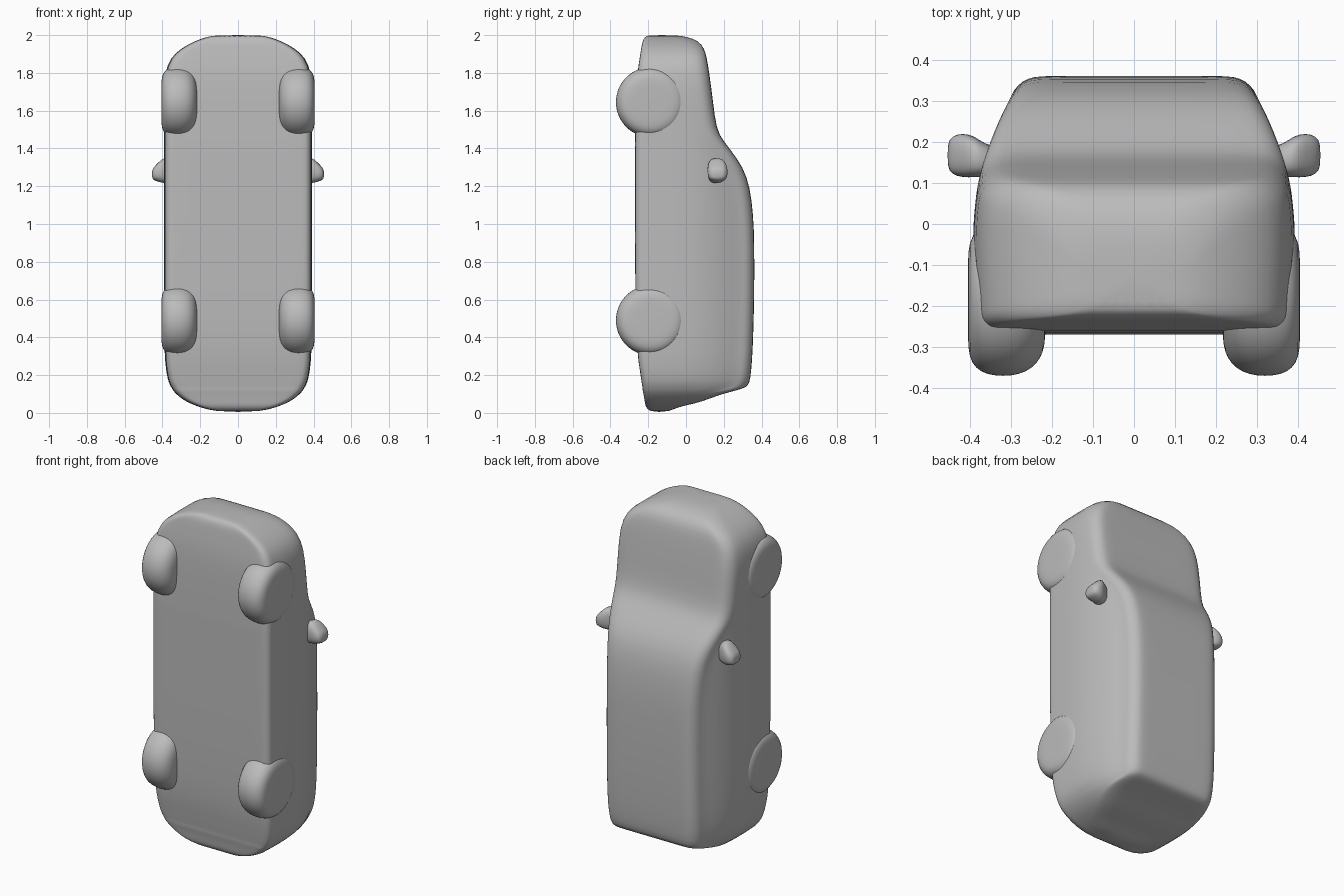
import bpy, bmesh, math
from mathutils import Vector

cube = bpy.data.objects.get("Cube")
if cube:
    bpy.data.objects.remove(cube, do_unlink=True)

grey = bpy.data.materials.new("plain grey")
grey.use_nodes = True
COL = (0.5, 0.5, 0.5, 1)
grey.diffuse_color = COL
grey.node_tree.nodes["Principled BSDF"].inputs["Base Color"].default_value = COL


def lerp_table(table, t):
    if t <= table[0][0]:
        return table[0][1]
    for (a, va), (b, vb) in zip(table, table[1:]):
        if t <= b:
            return va + (vb - va) * (t - a) / (b - a)
    return table[-1][1]


def finish(name, bm, levels):
    bmesh.ops.recalc_face_normals(bm, faces=bm.faces)
    me = bpy.data.meshes.new(name)
    bm.to_mesh(me)
    bm.free()
    me.materials.append(grey)
    me.shade_smooth()
    ob = bpy.data.objects.new(name, me)
    bpy.context.collection.objects.link(ob)
    if levels:
        sub = ob.modifiers.new("smooth", 'SUBSURF')
        sub.levels = sub.render_levels = levels
    return ob


def loft(bm, rings):
    loops = [[bm.verts.new(p) for p in r] for r in rings]
    n = len(loops[0])
    for a, b in zip(loops, loops[1:]):
        for i in range(n):
            j = (i + 1) % n
            bm.faces.new((a[i], a[j], b[j], b[i]))
    bm.faces.new(loops[0])
    bm.faces.new(loops[-1])


# Car body standing on its tail: underside y, top y and half width at each height
FLANK = [(-0.27, 0.385), (-0.1, 0.393), (0.0, 0.393), (0.1, 0.383), (0.2, 0.35),
         (0.3, 0.30), (0.37, 0.265)]
SECTIONS = [
    (0.005, -.19, -.09, .11), (0.03, -.212, -.05, .205), (0.05, -.217, .05, .25),
    (0.07, -.22, .11, .29), (0.10, -.225, .19, .325), (0.12, -.23, .27, .342),
    (0.135, -.23, .32, .35), (0.16, -.235, .337, .365), (0.22, -.243, .345, .378),
    (0.32, -.26, .353, .388), (0.60, -.268, .362, .39), (0.90, -.27, .362, .39),
    (1.05, -.27, .356, .39), (1.20, -.27, .338, .39), (1.30, -.27, .302, .39),
    (1.38, -.27, .245, .39), (1.44, -.27, .198, .39), (1.50, -.268, .16, .39),
    (1.65, -.265, .143, .39), (1.80, -.258, .123, .387), (1.88, -.245, .11, .355),
    (1.93, -.237, .097, .30), (1.97, -.23, .066, .225), (1.99, -.218, .01, .165),
    (2.0, -.2, -.05, .12)]


def section(z, yb, yt, w):
    h = yt - yb
    rb, rt = min(0.04, h * 0.4), min(0.075, h * 0.45)
    half = [(0.0, yb), (0.5, yb)]            # (inset fraction or offset, y)
    pts = []
    f = w / 0.39
    steps = [math.radians(a) for a in (0, 22, 45, 68, 90)]
    ylow, yhigh = yb + rb, yt - rt
    wl, wh = lerp_table(FLANK, ylow) * f, lerp_table(FLANK, yhigh) * f
    for s in (0, 0.35, 0.7):
        pts.append(((wl - rb) * s, yb))
    for a in steps:
        pts.append((wl - rb + rb * math.sin(a), yb + rb - rb * math.cos(a)))
    for k in range(1, 7):
        y = ylow + (yhigh - ylow) * k / 7
        pts.append((lerp_table(FLANK, y) * f, y))
    for a in steps:
        pts.append((wh - rt + rt * math.cos(a), yt - rt + rt * math.sin(a)))
    for s in (0.7, 0.35, 0):
        pts.append(((wh - rt) * s, yt))
    pts += [(-x, y) for x, y in reversed(pts[1:-1])]
    return [(x, y, z) for x, y in pts]


bm = bmesh.new()
loft(bm, [section(*s) for s in SECTIONS])
finish("car_body", bm, 1)

# Wheels: soft-shouldered discs turned about the x axis
TYRE = [(.215, .09), (.222, .13), (.238, .158), (.265, .178), (.30, .187), (.34, .187),
        (.375, .178), (.397, .155), (.405, .125), (.406, .07)]


def wheel(name, side, z):
    bm = bmesh.new()
    loft(bm, [[(side * x, -0.185 + r * math.cos(a), z + r * math.sin(a))
               for a in (2 * math.pi * i / 40 for i in range(40))] for x, r in TYRE])
    finish(name, bm, 1)


# Wing mirrors: rounded pods that grow from a thin arm and taper to the tip
POD = [(.33, .150, 1.275, .04, .055), (.365, .155, 1.28, .04, .065),
       (.39, .165, 1.285, .052, .07), (.42, .168, 1.275, .055, .053),
       (.445, .168, 1.267, .048, .036), (.456, .168, 1.263, .03, .02)]


def mirror(name, side):
    bm = bmesh.new()
    rings = []
    for x, y, z, ry, rz in POD:
        ring = []
        for i in range(16):
            c, s = math.cos(i * math.pi / 8), math.sin(i * math.pi / 8)
            ring.append((side * x, y + ry * math.copysign(abs(c) ** 0.75, c),
                         z + rz * math.copysign(abs(s) ** 0.75, s)))
        rings.append(ring)
    loft(bm, rings)
    finish(name, bm, 1)


for label, side in (("left", 1), ("right", -1)):
    wheel("front_wheel_" + label, side, 1.645)
    wheel("rear_wheel_" + label, side, 0.49)
    mirror("wing_mirror_" + label, side)
